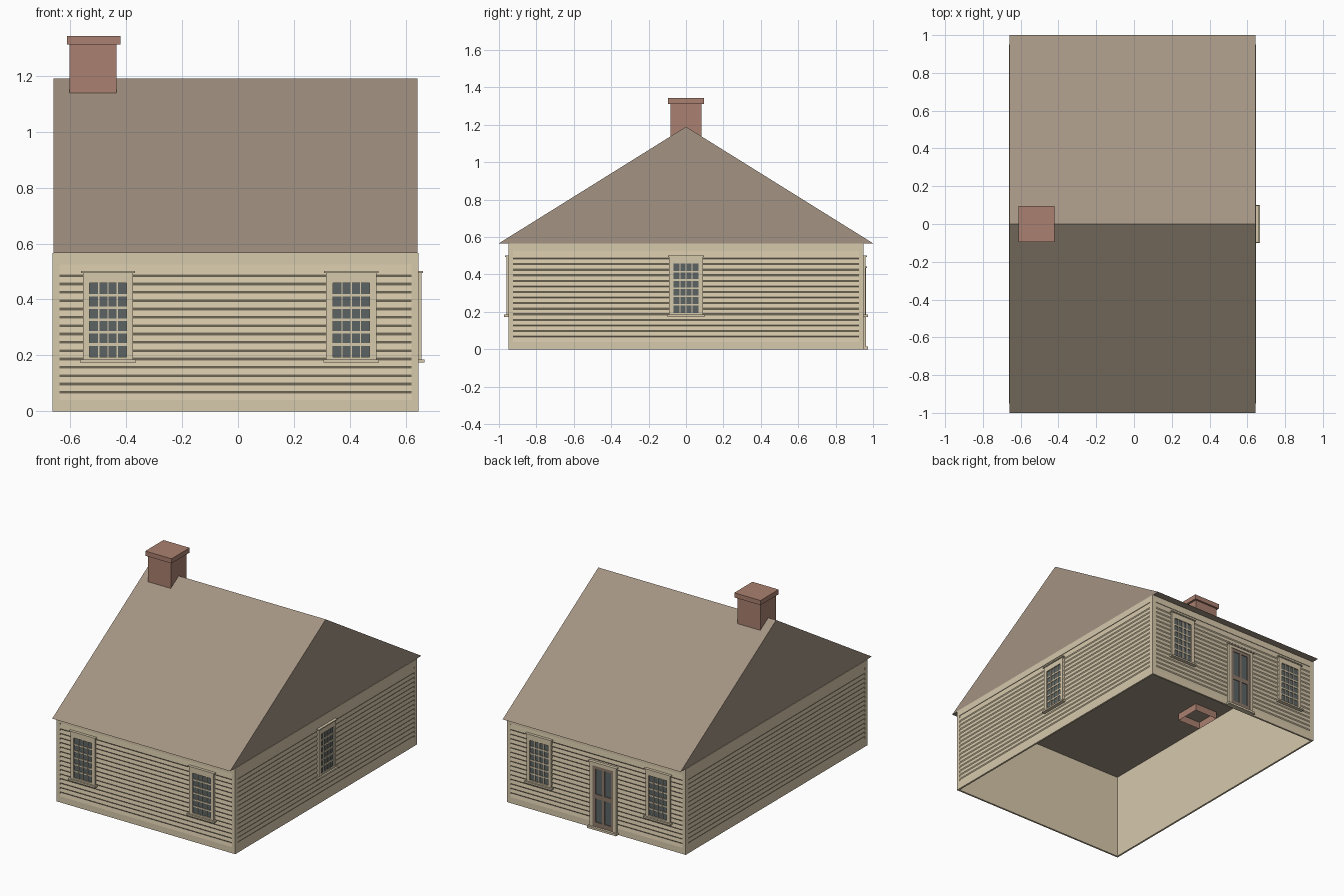
import bpy
import bmesh
from math import radians
from mathutils import Matrix, Vector

cube = bpy.data.objects.get("Cube")
if cube:
    bpy.data.objects.remove(cube, do_unlink=True)


def material(name, *rgb):
    """Make a flat material from 0-255 screen values."""
    lin = [((c / 255 + 0.055) / 1.055) ** 2.4 for c in rgb] + [1]
    mat = bpy.data.materials.new(name)
    mat.use_nodes = True
    mat.diffuse_color = lin
    bsdf = mat.node_tree.nodes["Principled BSDF"]
    bsdf.inputs["Base Color"].default_value = lin
    bsdf.inputs["Roughness"].default_value = 0.9
    return mat


CREAM = material("cream_paint", 214, 200, 171)
ROOF = material("brown_roofing", 164, 148, 131)
BRICK = material("red_brick", 170, 128, 112)
GLASS = material("dark_glass", 92, 100, 100)
DOOR = material("brown_door_paint", 140, 121, 107)


def finish(name, bm, mat, matrix=Matrix()):
    mesh = bpy.data.meshes.new(name)
    bm.to_mesh(mesh)
    bm.free()
    mesh.materials.append(mat)
    obj = bpy.data.objects.new(name, mesh)
    obj.matrix_world = matrix
    bpy.context.collection.objects.link(obj)
    return obj


def boxes(name, mat, spans, matrix=Matrix(), open_bottom=False):
    """One object from boxes, each given as (x0, x1, y0, y1, z0, z1)."""
    bm = bmesh.new()
    for x0, x1, y0, y1, z0, z1 in spans:
        size = Vector((x1 - x0, y1 - y0, z1 - z0))
        mid = Vector((x0 + x1, y0 + y1, z0 + z1)) / 2
        bmesh.ops.create_cube(bm, size=1, matrix=Matrix.LocRotScale(mid, None, size))
    if open_bottom:
        bm.normal_update()
        low = [f for f in bm.faces if f.normal.z < -0.5]
        bmesh.ops.delete(bm, geom=low, context="FACES_ONLY")
    return finish(name, bm, mat, matrix)


def extrude(name, mat, points, x0, x1, matrix=Matrix(), closed=False):
    """Sweep a (y, z) profile along x; closed profiles get end caps."""
    bm = bmesh.new()
    a = [bm.verts.new((x0, y, z)) for y, z in points]
    b = [bm.verts.new((x1, y, z)) for y, z in points]
    for i in range(len(a) if closed else len(a) - 1):
        j = (i + 1) % len(a)
        bm.faces.new((a[i], a[j], b[j], b[i]))
    if closed:
        bm.faces.new(a)
        bm.faces.new(b)
        bmesh.ops.recalc_face_normals(bm, faces=bm.faces)
    else:
        for f in bm.faces:
            f.normal_update()
            if f.normal.y < 0:
                f.normal_flip()
    return finish(name, bm, mat, matrix)


# Overall sizes; each wall is built in its own frame: x along, y outward
MID_X, HALF_X, HALF_Y, EAVE = -0.009, 0.654, 0.95, 0.567
TRIM, SIDING_LOW, SIDING_HIGH = 0.025, 0.04, 0.525
BOARDS, PITCH, FIRST_LAP, LAP = 15, 0.0298, 0.068, 0.003


def wall_frame(degrees, distance):
    turn = Matrix.Rotation(radians(degrees), 4, "Z")
    return Matrix.Translation((MID_X, 0, 0)) @ turn @ Matrix.Translation((0, distance, 0))


def wall(side, frame, half):
    # Thin sheathing with a raised border of corner boards and trim
    boxes(side + "_wall", CREAM, [(-half, half, -0.012, -0.005, 0, EAVE)], frame)
    inner = half - TRIM
    boxes(side + "_wall_trim", CREAM, [
        (-half, -inner, -0.011, 0, 0, EAVE),
        (inner, half, -0.011, 0, 0, EAVE),
        (-inner, inner, -0.011, 0, 0, SIDING_LOW),
        (-inner, inner, -0.011, 0, SIDING_HIGH, EAVE)], frame)
    # Overlapping clapboards as a saw-tooth profile
    profile = [(0, SIDING_LOW)]
    for k in range(BOARDS):
        z = FIRST_LAP + PITCH * k
        profile += [(-0.004, z - LAP), (0, z + LAP)]
    profile.append((-0.004, SIDING_HIGH))
    extrude(side + "_clapboards", CREAM, profile, -inner, inner, frame)


def window(name, frame, along):
    m = frame @ Matrix.Translation((along, 0, 0))
    wide, pane, low, high = 0.09, 0.066, 0.195, 0.459
    bottom, top = 0.18, 0.497
    boxes(name + "_glass", GLASS, [(-pane, pane, -0.003, 0.003, low, high)], m)
    boxes(name + "_casing", CREAM, [
        (-wide, -pane, -0.003, 0.011, bottom, top),
        (pane, wide, -0.003, 0.011, bottom, top),
        (-pane, pane, -0.003, 0.011, high, top),
        (-pane, pane, -0.003, 0.011, bottom, low)], m)
    # Four columns and six rows of panes
    bars = []
    for i in range(1, 4):
        x = -pane + 2 * pane * i / 4
        bars.append((x - 0.0025, x + 0.0025, 0, 0.008, low, high))
    for i in range(1, 6):
        z = low + (high - low) * i / 6
        bars.append((-pane, pane, 0, 0.007, z - 0.0045, z + 0.0045))
    boxes(name + "_muntins", CREAM, bars, m)
    boxes(name + "_sill", CREAM, [(-0.1, 0.1, -0.003, 0.022, 0.174, 0.185)], m)
    boxes(name + "_head_cap", CREAM, [(-0.097, 0.097, -0.003, 0.017, 0.494, 0.501)], m)


def door(frame, along):
    m = frame @ Matrix.Translation((along, 0, 0))
    wide, leaf, low, top, lintel = 0.098, 0.076, 0.014, 0.418, 0.44
    boxes("door_casing", CREAM, [
        (-wide, -leaf, -0.003, 0.012, 0, lintel),
        (leaf, wide, -0.003, 0.012, 0, lintel),
        (-leaf, leaf, -0.003, 0.012, top, lintel)], m)
    boxes("door_glass", GLASS, [(-leaf, leaf, -0.003, 0.003, low, top)], m)
    # Stiles and rails leave two tall lights above and two below
    boxes("door_leaf", DOOR, [
        (-leaf, -0.056, 0, 0.008, low, top),
        (0.056, leaf, 0, 0.008, low, top),
        (-0.009, 0.009, 0, 0.008, low, top),
        (-leaf, leaf, 0, 0.0075, low, 0.045),
        (-leaf, leaf, 0, 0.0075, 0.2, 0.23),
        (-leaf, leaf, 0, 0.0075, 0.398, top)], m)
    boxes("door_head_cap", CREAM, [(-0.104, 0.104, -0.003, 0.018, 0.436, 0.444)], m)
    boxes("door_sill", CREAM, [(-0.106, 0.106, -0.003, 0.024, 0, low)], m)


# Walls
back, left = wall_frame(0, HALF_Y), wall_frame(-90, HALF_X)
front, right = wall_frame(180, HALF_Y), wall_frame(90, HALF_X)
for side, frame, half in (("back", back, HALF_X), ("front", front, HALF_X),
                          ("left", left, HALF_Y), ("right", right, HALF_Y)):
    wall(side, frame, half)

# Openings
window("front_left_window", front, -0.414)
window("front_right_window", front, 0.456)
window("back_left_window", back, 0.414)
window("back_right_window", back, -0.456)
window("left_window", left, 0)
door(back, -0.055)

# Gabled roof, closed underneath to make the ceiling
extrude("roof", ROOF, [(-1, EAVE), (1, EAVE), (0, 1.19)], -0.66, 0.642, closed=True)

# Chimney running down through the roof, with a wider cap
boxes("chimney", BRICK, [(-0.602, -0.434, -0.083, 0.083, 0.52, 1.312)], open_bottom=True)
boxes("chimney_cap", BRICK, [(-0.612, -0.42, -0.095, 0.095, 1.312, 1.343)])
